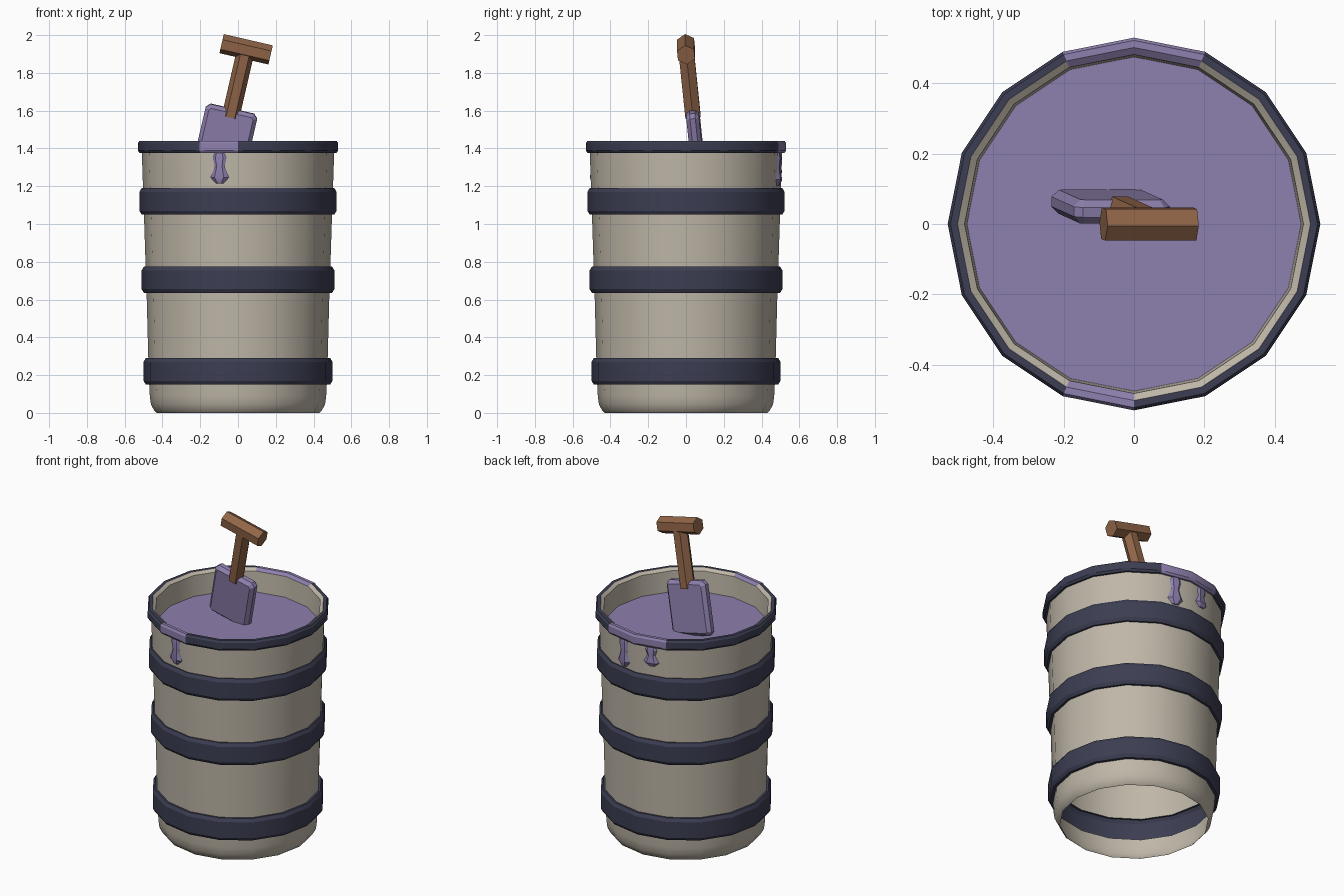
import bpy, bmesh
from math import cos, sin, pi, radians
from mathutils import Matrix, Euler, Vector

if "Cube" in bpy.data.objects:
    bpy.data.objects.remove(bpy.data.objects["Cube"])

SIDES = 16


def material(name, rgb):
    m = bpy.data.materials.new(name)
    m.diffuse_color = (*rgb, 1)
    m.use_nodes = True
    m.node_tree.nodes["Principled BSDF"].inputs["Base Color"].default_value = m.diffuse_color
    return m


CREAM = material("cream", (0.52, 0.47, 0.39))
DARK = material("dark_metal", (0.045, 0.048, 0.085))
PURPLE = material("purple_paint", (0.27, 0.215, 0.42))
WOOD = material("wood", (0.28, 0.13, 0.065))


def finish(bm, name, mats, smooth=True):
    me = bpy.data.meshes.new(name)
    bm.to_mesh(me)
    bm.free()
    for m in mats:
        me.materials.append(m)
    ob = bpy.data.objects.new(name, me)
    bpy.context.collection.objects.link(ob)
    if smooth:
        bpy.ops.object.select_all(action='DESELECT')
        ob.select_set(True)
        bpy.context.view_layer.objects.active = ob
        bpy.ops.object.shade_smooth_by_angle(angle=radians(30))
    return ob


def lathe(name, profile, mats, painted=(), sides=SIDES, cap=False, smooth=True, matrix=None):
    """Spin (radius, z) points, listed bottom to top on the outside; painted columns use slot 1."""
    bm = bmesh.new()
    rings = [[bm.verts.new((r * cos(2 * pi * i / sides), r * sin(2 * pi * i / sides), z))
              for i in range(sides)] for r, z in profile]
    for a, b in zip(rings, rings[1:]):
        for i in range(sides):
            j = (i + 1) % sides
            f = bm.faces.new((a[i], a[j], b[j], b[i]))
            f.material_index = int(i in painted)
    if cap:
        bm.faces.new(rings[0][::-1])
        bm.faces.new(rings[-1])
    if matrix:
        bm.transform(matrix)
    return finish(bm, name, mats, smooth)


# Barrel wall in four sections, open at the bottom, hollow behind the bands
walls = [
    ("wall_bottom", [(0.43, 0), (0.442, 0.01), (0.461, 0.045), (0.467, 0.09), (0.47, 0.15)]),
    ("wall_lower", [(0.475, 0.29), (0.484, 0.635)]),
    ("wall_middle", [(0.489, 0.775), (0.498, 1.05)]),
    ("wall_upper", [(0.503, 1.19), (0.509, 1.375)]),
]
for name, profile in walls:
    lathe(name, profile, [CREAM])

# Raised bands
bands = [("band_lower", 0.15, 0.29, 0.47, 0.475, 0.50),
         ("band_middle", 0.635, 0.775, 0.484, 0.489, 0.51),
         ("band_upper", 1.05, 1.19, 0.498, 0.503, 0.522)]
for name, z0, z1, w0, w1, r in bands:
    lathe(name, [(w0, z0), (r - 0.012, z0), (r, z0 + 0.02), (r, z1 - 0.02),
                 (r - 0.012, z1), (w1, z1)], [DARK])

# Rim and inner lining, with paint spilled over three columns
SPILLS = (3, 4, 11)
lathe("rim", [(0.509, 1.375), (0.521, 1.375), (0.53, 1.388), (0.53, 1.428), (0.522, 1.44),
              (0.502, 1.44)], [DARK, PURPLE], SPILLS)
lathe("inner_lip", [(0.502, 1.44), (0.482, 1.425)], [CREAM, PURPLE], SPILLS)
lathe("inner_wall", [(0.482, 1.425), (0.475, 1.29)], [CREAM])

# Paint surface
bm = bmesh.new()
bmesh.ops.create_circle(bm, cap_ends=True, segments=SIDES, radius=0.476,
                        matrix=Matrix.Translation((0, 0, 1.295)))
finish(bm, "paint_surface", [PURPLE], False)

# Drips below the rim: (name, angle, top, bottom)
drips = [("drip_front", -101.25, 1.375, 1.215),
         ("drip_back_long", 78.75, 1.375, 1.20),
         ("drip_back_short", 101.25, 1.375, 1.25)]
for name, deg, top, bottom in drips:
    h = top - bottom
    a = radians(deg)
    place = (Matrix.Translation((0.495 * cos(a), 0.495 * sin(a), bottom))
             @ Matrix.Rotation(a, 4, 'Z') @ Matrix.Diagonal((0.45, 1, 1, 1))
             @ Matrix.Rotation(pi / 6, 4, 'Z'))
    lathe(name, [(0.02, 0), (0.05, 0.2 * h), (0.028, 0.55 * h), (0.042, 0.85 * h), (0.03, h)],
          [PURPLE], sides=6, cap=True, matrix=place)

# Shovel frame: origin at the grip centre, local z along the shaft
shovel = Matrix.Translation((0.043, 0, 1.925)) @ Euler((radians(5.8), radians(13), 0)).to_matrix().to_4x4()

lathe("shovel_grip", [(0.052, -0.133), (0.052, 0.133)], [WOOD], sides=6, cap=True, smooth=False,
      matrix=shovel @ Matrix.Rotation(pi / 2, 4, 'Y'))
lathe("shovel_shaft", [(0.047, -0.37), (0.047, 0)], [WOOD], sides=6, cap=True, smooth=False,
      matrix=shovel)

# Shovel blade dipping into the paint
bm = bmesh.new()
bmesh.ops.create_cube(bm, size=1, matrix=Matrix.Translation((0, 0, -0.49))
                      @ Matrix.Diagonal((0.28, 0.068, 0.33, 1)))
upright = [e for e in bm.edges if abs((e.verts[0].co - e.verts[1].co).y) > 0.01]
bmesh.ops.bevel(bm, geom=upright, offset=0.022, segments=1, affect='EDGES')
outline = [e for e in bm.edges if abs((e.verts[0].co - e.verts[1].co).y) < 0.01]
bmesh.ops.bevel(bm, geom=outline, offset=0.02, segments=1, affect='EDGES')
bm.transform(shovel)
finish(bm, "shovel_blade", [PURPLE], False)
